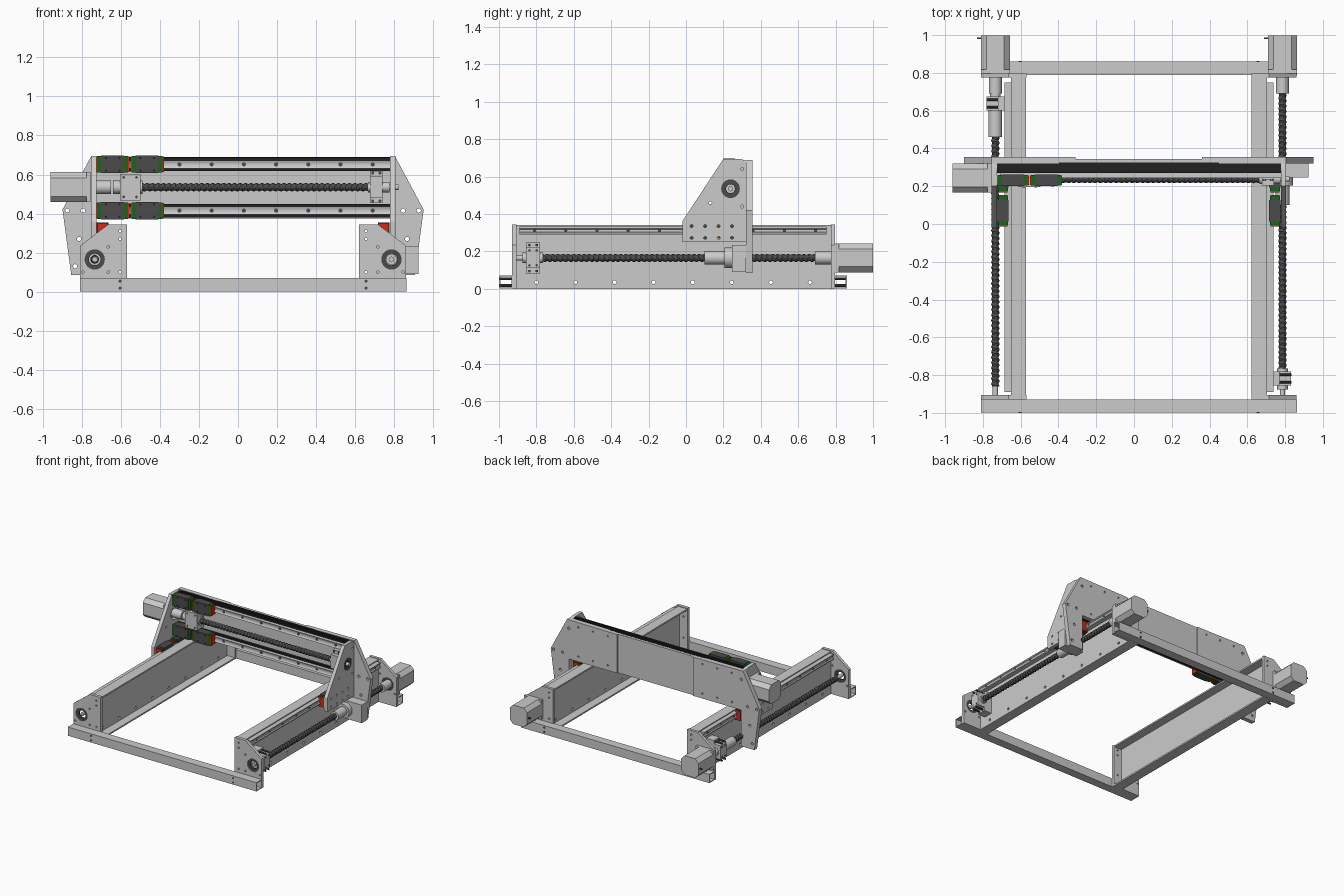
import bpy, bmesh, math
from mathutils import Matrix

if "Cube" in bpy.data.objects:
    bpy.data.objects.remove(bpy.data.objects["Cube"])

MID = 0.026  # symmetry plane of the machine


def material(name, c):
    m = bpy.data.materials.new(name)
    m.diffuse_color = (*c, 1)
    m.use_nodes = True
    m.node_tree.nodes["Principled BSDF"].inputs["Base Color"].default_value = m.diffuse_color
    return m


BLACK = material("black", (0.015, 0.015, 0.015))
DARK = material("dark_steel", (0.07, 0.07, 0.07))
RED = material("red", (0.7, 0.02, 0.01))
GREEN = material("green", (0.01, 0.13, 0.01))
AXES = {"x": ((0, 0, 1), (1, 0, 0), (0, 1, 0)),
        "y": ((1, 0, 0), (0, 0, -1), (0, 1, 0)),
        "z": ((1, 0, 0), (0, 1, 0), (0, 0, 1))}


def add(name, mesh, mat=None):
    ob = bpy.data.objects.new(name, mesh)
    bpy.context.collection.objects.link(ob)
    if mat:
        mesh.materials.append(mat)
    return ob


def circle(c, r, n=16):
    return [(c[0] + r * math.cos(2 * math.pi * i / n), c[1] + r * math.sin(2 * math.pi * i / n)) for i in range(n)]


def rect(x0, x1, y0, y1):
    return [(x0, y0), (x1, y0), (x1, y1), (x0, y1)]


def prism(name, loops, axis, a, b, mat=None):
    """Filled outlines (inner loops become holes) extruded from a to b along an axis."""
    cu = bpy.data.curves.new(name, "CURVE")
    cu.dimensions, cu.fill_mode = "2D", "BOTH"
    cu.extrude = abs(b - a) / 2
    for pts in loops:
        sp = cu.splines.new("POLY")
        sp.points.add(len(pts) - 1)
        for p, q in zip(sp.points, pts):
            p.co = (q[0], q[1], 0, 1)
        sp.use_cyclic_u = True
    tmp = bpy.data.objects.new("tmp", cu)
    bpy.context.collection.objects.link(tmp)
    bpy.context.view_layer.update()
    me = bpy.data.meshes.new_from_object(tmp.evaluated_get(bpy.context.evaluated_depsgraph_get()))
    bpy.data.objects.remove(tmp)
    me.materials.clear()
    bm = bmesh.new()
    bm.from_mesh(me)
    bmesh.ops.remove_doubles(bm, verts=bm.verts, dist=1e-5)
    bmesh.ops.recalc_face_normals(bm, faces=bm.faces)
    bm.to_mesh(me)
    bm.free()
    rot = Matrix(AXES[axis]).to_4x4()
    rot.translation["xyz".index(axis)] = (a + b) / 2
    me.transform(rot)
    return add(name, me, mat)


def box(name, x, y, z, mat=None):
    return prism(name, [rect(*x, *y)], "z", *z, mat)


def cyl(name, axis, c, r, a, b, mat=None, hole=0):
    return prism(name, [circle(c, r, 24)] + ([circle(c, hole, 24)] if hole else []), axis, a, b, mat)


def dots(name, axis, centres, r, a, b, mat=DARK):
    return prism(name, [circle(c, r, 10) for c in centres], axis, a, b, mat)


def screw(name, axis, c, a, b, r=0.0195, pitch=0.028):
    """Ball screw with a helical groove."""
    bm = bmesh.new()
    n, rows, prev = 14, int((b - a) / pitch * 5), None
    for k in range(rows + 1):
        d = a + (b - a) * k / rows
        ring = []
        for i in range(n):
            t = 2 * math.pi * i / n
            rr = r + 0.0028 * math.cos(t - 2 * math.pi * (d - a) / pitch)
            p, q = c[0] + rr * math.cos(t), c[1] + rr * math.sin(t)
            ring.append(bm.verts.new((d, p, q) if axis == "x" else (p, d, q)))
        if prev:
            for i in range(n):
                bm.faces.new((prev[i], prev[(i + 1) % n], ring[(i + 1) % n], ring[i]))
        else:
            bm.faces.new(ring)
        prev = ring
    bm.faces.new(prev)
    bmesh.ops.recalc_face_normals(bm, faces=bm.faces)
    me = bpy.data.meshes.new(name)
    bm.to_mesh(me)
    bm.free()
    add(name, me, DARK)


def carriage(name, axis, c0, c1, p, q):
    """Linear bearing block: dark body, green end caps, red seals."""
    (p0, p1), (q0, q1) = p, q
    cuts = [(c0, c0 + 0.006, RED, "seal_a", 0.006), (c0 + 0.006, c0 + 0.026, GREEN, "cap_a", 0.003),
            (c0 + 0.026, c1 - 0.026, DARK, "body", 0), (c1 - 0.026, c1 - 0.006, GREEN, "cap_b", 0.003),
            (c1 - 0.006, c1, RED, "seal_b", 0.006)]
    for a, b, m, part, i in cuts:
        prism(f"{name}_{part}", [rect(p0 + i, p1 - i, q0 + i, q1 - i)], axis, a, b, m)


def motor(name, axis, c, a, b, front):
    h, k = 0.077, 0.03
    x, z = c
    prism(name + "_body", [[(x - h, z - h + k), (x - h + k, z - h), (x + h - k, z - h), (x + h, z - h + k),
                            (x + h, z + h - k), (x + h - k, z + h), (x - h + k, z + h), (x - h, z + h - k)]], axis, a, b)
    prism(name + "_flange", [rect(x - h, x + h, z - h, z + h)], axis, front, front + (0.02 if front == a else -0.02))


# Cross beams: thin square tubes with bolt heads
for nm, y in (("front", -0.998), ("rear", 0.79)):
    prism(nm + "_cross_beam", [rect(y, y + 0.07, 0.001, 0.071), rect(y + 0.006, y + 0.064, 0.007, 0.065)],
          "x", -0.81, 0.862)
    pts = [(MID + s * u, z) for s in (-1, 1) for u in (0.63,) for z in (0.018, 0.054)]
    dots(nm + "_beam_bolts", "y", pts, 0.008, y - 0.002, y + 0.072)

SY = 0.165  # height of the long screws
for side, s in (("left", -1), ("right", 1)):
    def X(u):
        return MID + s * u

    def P(*pts):
        return [(X(u), z) for u, z in pts]
    sx = X(0.76)
    # Side channel, open to the inside, with bolted web
    prism(side + "_channel_flanges", [P((0.597, 0), (0.664, 0), (0.664, 0.012), (0.597, 0.012)),
                                      P((0.597, 0.328), (0.664, 0.328), (0.664, 0.34), (0.597, 0.34))],
          "y", -0.91, 0.785)
    prism(side + "_channel_web", [rect(-0.91, 0.785, 0, 0.34)] +
          [circle((-0.8 + 0.209 * i, 0.035), 0.01, 12) for i in range(8)], "x", X(0.664), X(0.678))
    # Long guide rail on the outer face
    prism(side + "_rail", [P((0.678, 0.29), (0.712, 0.29), (0.712, 0.299), (0.705, 0.304), (0.705, 0.318),
                             (0.712, 0.323), (0.712, 0.332), (0.678, 0.332))], "y", -0.89, 0.75)
    dots(side + "_rail_bolts", "x", [(-0.81 + 0.167 * i, 0.311) for i in range(10)], 0.009, X(0.70), X(0.7065))
    # End plates
    for nm, a, b in (("front", -0.93, -0.905), ("rear", 0.775, 0.797)):
        prism(f"{side}_{nm}_plate", [P((0.595, 0), (0.835, 0), (0.835, 0.235), (0.69, 0.345), (0.595, 0.345)),
                                     circle((sx, SY), 0.052, 24)] +
              [circle((X(u), z), 0.007, 10) for u, z in
               ((0.63, 0.1), (0.63, 0.27), (0.63, 0.31), (0.69, 0.23), (0.69, 0.10), (0.82, 0.10))], "y", a, b)
        cyl(f"{side}_{nm}_bearing", "y", (sx, SY), 0.052, a + 0.006, b - 0.004, DARK, 0.03)
    # Long drive: screw, coupling, motor
    screw(side + "_long_screw", "y", (sx, SY), -0.86, 0.7)
    cyl(side + "_screw_end", "y", (sx, SY), 0.014, -0.925, -0.86)
    cyl(side + "_coupling", "y", (sx, SY), 0.034, 0.69, 0.79)
    motor(side + "_long_motor", "y", (sx, SY), 0.797, 0.999, 0.797)
    box(side + "_motor_cable_stub", (sx - 0.097, sx - 0.075), (0.98, 0.988), (SY - 0.005, SY + 0.005), DARK)
    # Screw support block (left one sits near the motor together with its nut)
    y0 = -0.855 if s > 0 else 0.6
    box(side + "_support_block", (sx - 0.046, sx + 0.046), (y0, y0 + 0.075), (0.11, 0.22))
    box(side + "_support_base", (X(0.678), X(0.745)), (y0, y0 + 0.075), (0.082, 0.247))
    dots(side + "_support_bolts", "x", [(y0 + dy, z) for dy in (0.018, 0.057) for z in (0.095, 0.125, 0.205, 0.234)],
         0.007, X(0.74), X(0.808))
    cyl(side + "_support_collar", "y", (sx, SY), 0.028, y0 - 0.02, y0 + 0.09)
    n0 = 0.1 if s > 0 else 0.46
    cyl(side + "_ball_nut", "y", (sx, SY), 0.036, n0, n0 + 0.14)
    # Bearing blocks carrying the gantry
    for i, y in enumerate((-0.012, 0.168)):
        carriage(f"{side}_carriage_{i}", "y", y, y + 0.165, sorted((X(0.69), X(0.75))), (0.265, 0.355))
    # Gantry side plate
    holes = [(0.03 + 0.072 * i, z) for i in range(4) for z in (0.272, 0.335)] + [(0.3, 0.64), (0.3, 0.44), (0.13, 0.46)]
    prism(side + "_gantry_plate", [[(-0.02, 0.25), (0.32, 0.25), (0.32, 0.685), (0.29, 0.695), (0.2, 0.695), (-0.02, 0.36)],
                                   circle((0.238, 0.535), 0.05, 24)] + [circle(h, 0.008, 10) for h in holes],
          "x", X(0.752), X(0.78))
    # Rear brace plate with a leg
    prism(side + "_rear_brace", [P((0.335, 0.375), (0.335, 0.685), (0.78, 0.69), (0.925, 0.42), (0.88, 0.085),
                                   (0.762, 0.085), (0.762, 0.375))] +
          [circle((X(u), z), 0.011, 12) for u, z in ((0.9, 0.415), (0.82, 0.415), (0.86, 0.13), (0.765, 0.62), (0.84, 0.27))] +
          [circle((X(u), z), 0.007, 10) for u in (0.42, 0.55, 0.68) for z in (0.415, 0.65)], "y", 0.32, 0.355)

# Nut bracket on the driven side
prism("nut_bracket", [rect(0.755, 0.925, 0.09, 0.235), circle((MID + 0.76, SY), 0.025)], "y", 0.245, 0.32)
cyl("nut_flange", "y", (MID + 0.76, SY), 0.055, 0.205, 0.245)

# Gantry beam: grey web, black top and bottom bars, centre rear plate
L, R = MID - 0.752, MID + 0.752
box("gantry_web", (L, R), (0.29, 0.322), (0.39, 0.675))
box("centre_rear_plate", (MID - 0.335, MID + 0.335), (0.32, 0.345), (0.375, 0.685))
GZ, GS = 0.535, (0.238, 0.535)
for nm, z in (("upper", 0.652), ("lower", 0.415)):
    lo = z - 0.034
    prism(nm + "_black_bar", [[(0.27, lo), (0.325, lo), (0.325, lo + 0.068), (0.27, lo + 0.068)]], "x", L, R, BLACK)
    prism(nm + "_gantry_rail", [[(0.27, z - 0.021), (0.243, z - 0.021), (0.25, z - 0.008), (0.25, z + 0.008),
                                 (0.243, z + 0.021), (0.27, z + 0.021)]], "x", -0.71, 0.778)
    dots(nm + "_gantry_rail_bolts", "y", [(-0.3 + 0.165 * i, z) for i in range(7)], 0.011, 0.248, 0.26)
    for i, x in enumerate((-0.727, -0.55)):
        carriage(f"{nm}_gantry_carriage_{i}", "x", x, x + 0.17, (0.2, 0.262), (z - 0.045, z + 0.045))
        dots(f"{nm}_carriage_bolts_{i}", "y", [(x + dx, z + dz) for dx in (0.05, 0.12) for dz in (-0.032, 0.032)],
             0.006, 0.198, 0.205, BLACK)
# grooves on top of the gantry
for i, y in enumerate((0.284, 0.304)):
    box(f"top_bar_rib_{i}", (L, R), (y, y + 0.008), (0.685, 0.69), BLACK)

# Gantry drive
screw("gantry_screw", "x", GS, -0.64, 0.69)
box("gantry_nut_block", (-0.605, -0.5), (0.195, 0.275), (GZ - 0.067, GZ + 0.067))
dots("nut_block_bolts", "y", [(x, z) for x in (-0.585, -0.52) for z in (0.485, 0.585)], 0.007, 0.193, 0.2)
cyl("gantry_nut", "x", GS, 0.034, -0.64, -0.49)
cyl("gantry_coupling", "x", GS, 0.035, -0.735, -0.65)
motor("gantry_motor", "x", (0.243, GZ), -0.96, -0.755, -0.755)
box("gantry_support_base", (0.677, 0.74), (0.235, 0.29), (0.453, 0.618))
box("gantry_support_block", (0.677, 0.74), (0.205, 0.275), (0.48, 0.59))
dots("gantry_support_bolts", "y", [(x, z) for x in (0.69, 0.727) for z in (0.465, 0.607)], 0.008, 0.23, 0.24)
cyl("gantry_support_collar", "x", GS, 0.026, 0.665, 0.775)
cyl("gantry_end_bearing", "x", GS, 0.05, 0.782, 0.804, DARK, 0.024)
cyl("gantry_screw_end", "x", GS, 0.014, 0.69, 0.822)

# Keep hard edges, smooth the round parts
for ob in bpy.context.collection.objects:
    ob.select_set(True)
    bpy.context.view_layer.objects.active = ob
bpy.ops.object.shade_smooth_by_angle()
